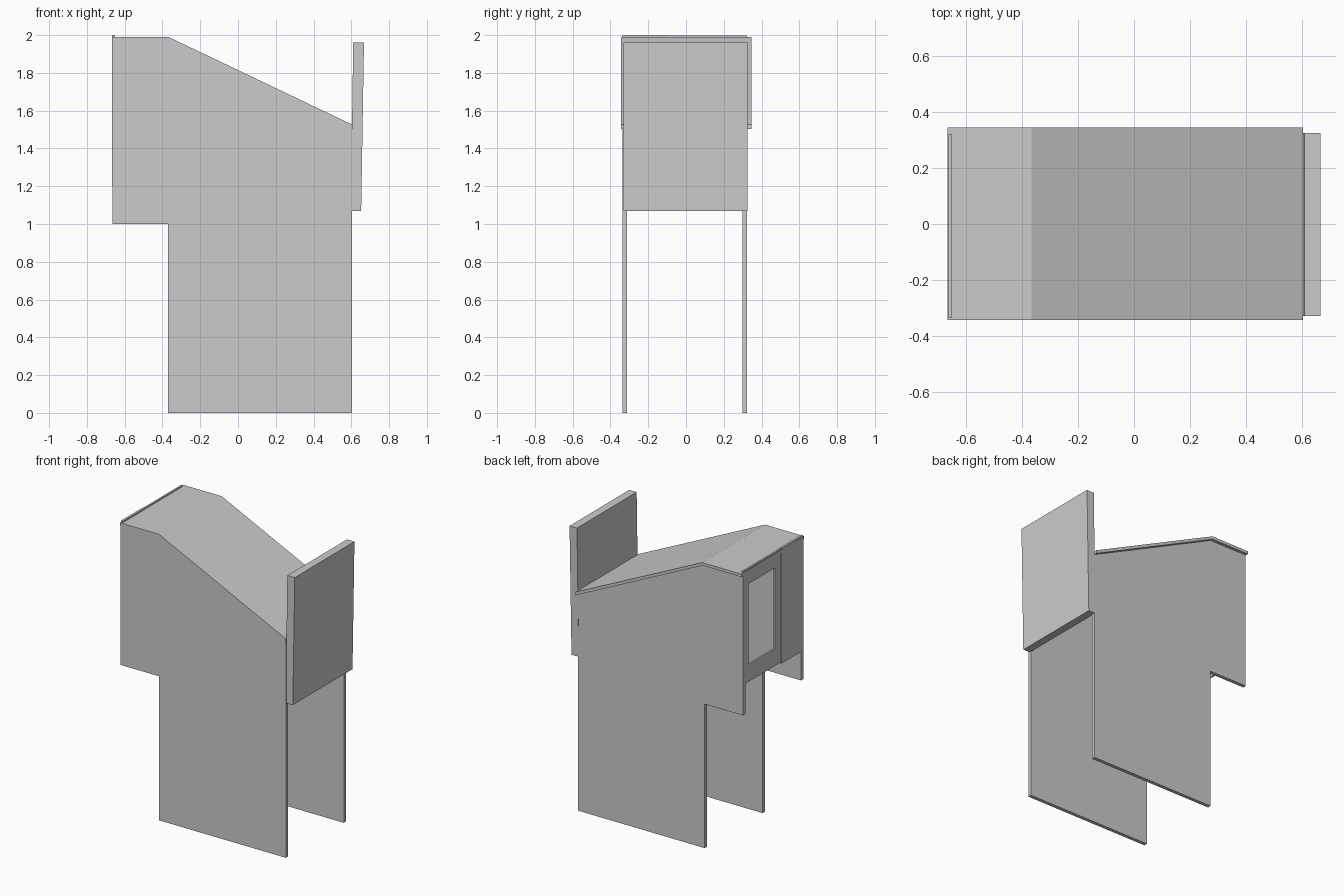
import bpy, bmesh
from mathutils import Vector

if "Cube" in bpy.data.objects:
    bpy.data.objects.remove(bpy.data.objects["Cube"])


def make_solid(name, verts, faces, offset):
    """Extrude a flat sheet of faces along offset into a closed solid."""
    bm = bmesh.new()
    vs = [bm.verts.new(v) for v in verts]
    fs = [bm.faces.new([vs[i] for i in f]) for f in faces]
    ext = bmesh.ops.extrude_face_region(bm, geom=fs, use_keep_orig=True)
    moved = [g for g in ext["geom"] if isinstance(g, bmesh.types.BMVert)]
    bmesh.ops.translate(bm, verts=moved, vec=Vector(offset))
    bmesh.ops.recalc_face_normals(bm, faces=bm.faces)
    mesh = bpy.data.meshes.new(name)
    bm.to_mesh(mesh)
    bm.free()
    obj = bpy.data.objects.new(name, mesh)
    bpy.context.collection.objects.link(obj)
    return obj


def slab_xz(name, profile, y0, y1):
    """Side profile (x, z) swept from y0 to y1."""
    verts = [(x, y0, z) for x, z in profile]
    return make_solid(name, verts, [range(len(verts))], (0, y1 - y0, 0))


def rect_yz(x, y0, y1, z0, z1):
    return [(x, y0, z0), (x, y1, z0), (x, y1, z1), (x, y0, z1)]


# Two side walls, stepped under the overhanging end
wall = [(-0.37, 0), (0.603, 0), (0.603, 1.505), (-0.37, 1.97),
        (-0.665, 1.97), (-0.665, 1.0), (-0.37, 1.0)]
for name, y0, y1 in (("side_wall_front", -0.337, -0.312),
                     ("side_wall_back", 0.299, 0.324)):
    slab_xz(name, wall, y0, y1)

# Bent roof sheet
slab_xz("roof", [(-0.667, 1.97), (-0.37, 1.97), (0.605, 1.503),
                 (0.605, 1.526), (-0.367, 1.99), (-0.667, 1.99)], -0.344, 0.346)

# Thick, slightly leaning board at the low end
slab_xz("end_board", [(0.597, 1.07), (0.652, 1.07), (0.667, 1.96), (0.61, 1.96)],
        -0.33, 0.325)

# End panel with window opening
outer = rect_yz(-0.664, -0.333, 0.322, 1.21, 1.998)
inner = rect_yz(-0.664, -0.03, 0.262, 1.33, 1.89)
ring = [(i, (i + 1) % 4, (i + 1) % 4 + 4, i + 4) for i in range(4)]
make_solid("window_panel", outer + inner, ring, (0.012, 0, 0))

# Overlapping panel beside the window
make_solid("sliding_panel", rect_yz(-0.666, -0.335, -0.095, 1.2, 2.0),
           [range(4)], (0.015, 0, 0))
